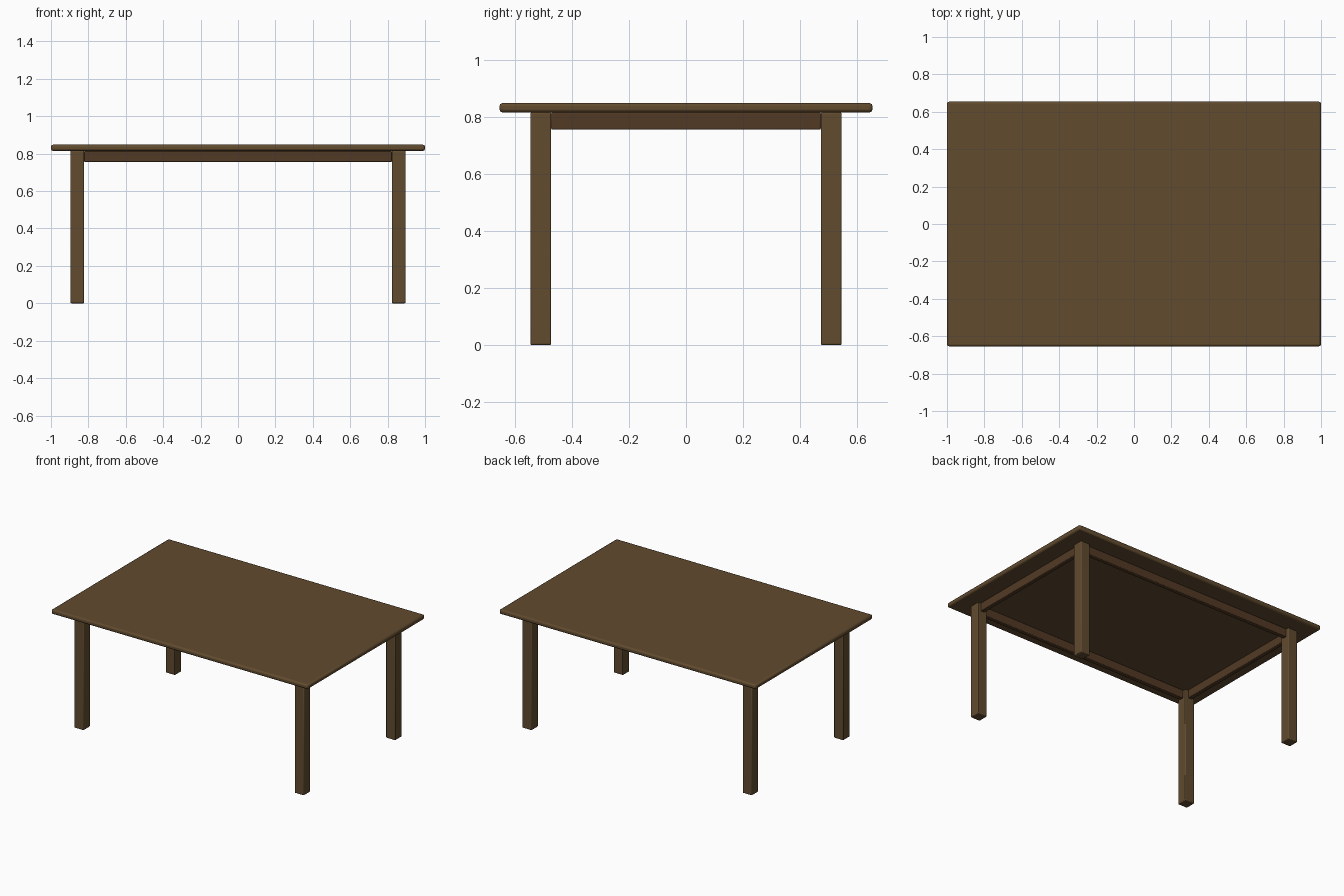
import bpy

if "Cube" in bpy.data.objects:
    bpy.data.objects.remove(bpy.data.objects["Cube"])


def material(name, rgb):
    m = bpy.data.materials.new(name)
    m.diffuse_color = (*rgb, 1)
    m.use_nodes = True
    m.node_tree.nodes["Principled BSDF"].inputs["Base Color"].default_value = m.diffuse_color
    return m


WOOD = material("brown_wood", (0.12, 0.07, 0.028))
DARK = material("dark_wood", (0.085, 0.042, 0.018))


def block(name, center, size, bevel, mat):
    """Box with softened edges."""
    bpy.ops.mesh.primitive_cube_add(size=1, location=center)
    ob = bpy.context.object
    ob.name = name
    ob.scale = size
    bpy.ops.object.transform_apply(location=False, rotation=False, scale=True)
    mod = ob.modifiers.new("edge_bevel", "BEVEL")
    mod.width = bevel
    mod.segments = 2
    ob.data.materials.append(mat)
    bpy.ops.object.shade_smooth_by_angle()
    return ob


TOP_Z, UNDER_Z = 0.848, 0.815
LEG, LEG_X, LEG_Y = 0.073, 0.859, 0.509
APRON_H, APRON_T = 0.06, 0.03

# Table top
block("table_top", (0, 0, (TOP_Z + UNDER_Z) / 2),
      (2.0, 1.308, TOP_Z - UNDER_Z), 0.011, WOOD)

# Legs at the four corners
for sx, side in ((-1, "left"), (1, "right")):
    for sy, end in ((-1, "front"), (1, "back")):
        block(f"{end}_{side}_leg", (sx * LEG_X, sy * LEG_Y, UNDER_Z / 2),
              (LEG, LEG, UNDER_Z), 0.005, WOOD)

# Aprons between the legs
apron_z = UNDER_Z - APRON_H / 2
for s, end, side in ((-1, "front", "left"), (1, "back", "right")):
    block(f"{end}_apron", (0, s * LEG_Y, apron_z),
          (2 * LEG_X - LEG, APRON_T, APRON_H), 0.004, DARK)
    block(f"{side}_apron", (s * LEG_X, 0, apron_z),
          (APRON_T, 2 * LEG_Y - LEG, APRON_H), 0.004, DARK)
